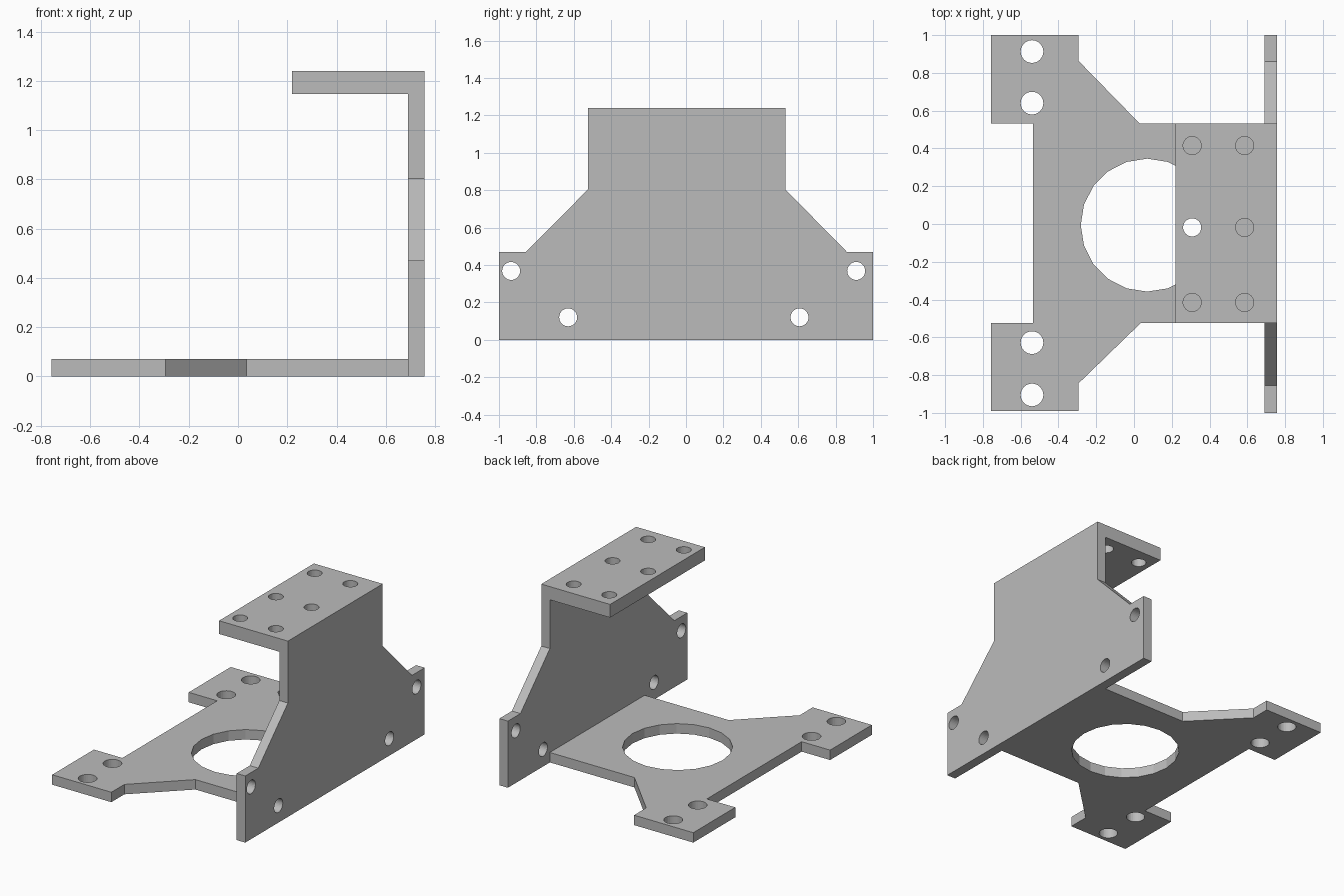
import bpy
from math import cos, sin, pi
from mathutils import Matrix

cube = bpy.data.objects.get("Cube")
if cube:
    bpy.data.objects.remove(cube, do_unlink=True)

# Single plain grey
grey = bpy.data.materials.new("grey metal")
grey.use_nodes = True
grey.diffuse_color = (0.5, 0.5, 0.5, 1)
grey.node_tree.nodes["Principled BSDF"].inputs["Base Color"].default_value = (0.5, 0.5, 0.5, 1)


def circle(u, v, r, n=32):
    return [(u + r * cos(2 * pi * i / n), v + r * sin(2 * pi * i / n)) for i in range(n)]


def plate(name, outline, holes, low, high, upright=False):
    """Sheet with cut holes between low and high, along z, or along x if upright."""
    curve = bpy.data.curves.new(name, "CURVE")
    curve.dimensions = "2D"
    curve.fill_mode = "BOTH"
    curve.extrude = (high - low) / 2
    for loop in [outline] + holes:
        spline = curve.splines.new("POLY")
        spline.points.add(len(loop) - 1)
        for point, (u, v) in zip(spline.points, loop):
            point.co = (u, v, 0, 1)
        spline.use_cyclic_u = True
    helper = bpy.data.objects.new(name + " outline", curve)
    bpy.context.collection.objects.link(helper)
    graph = bpy.context.evaluated_depsgraph_get()
    mesh = bpy.data.meshes.new_from_object(helper.evaluated_get(graph))
    bpy.data.objects.remove(helper, do_unlink=True)
    mesh.transform(Matrix.Translation((0, 0, (low + high) / 2)))
    if upright:  # sheet u, v, depth become y, z, x
        mesh.transform(Matrix(((0, 0, 1, 0), (1, 0, 0, 0), (0, 1, 0, 0), (0, 0, 0, 1))))
    mesh.materials.clear()
    mesh.materials.append(grey)
    for face in mesh.polygons:
        face.use_smooth = False
        face.material_index = 0
    obj = bpy.data.objects.new(name, mesh)
    bpy.context.collection.objects.link(obj)
    return obj


INNER, OUTER = 0.69, 0.757   # wall faces
FRONT, BACK = -0.525, 0.532  # sides of the main body

# Base with two mounting ears and a large round opening
plate("base_plate",
      [(-0.757, 1), (-0.295, 1), (-0.295, 0.865), (0.03, BACK), (INNER, BACK),
       (INNER, FRONT), (0.035, FRONT), (-0.295, -0.845), (-0.295, -0.99), (-0.757, -0.99),
       (-0.757, FRONT), (-0.535, FRONT), (-0.535, BACK), (-0.757, BACK)],
      [circle(0.07, -0.006, 0.352, 20)]
      + [circle(-0.54, y, 0.06) for y in (0.913, 0.64, -0.628, -0.905)],
      0, 0.07)

# Upright wall with low ears and sloped shoulders
plate("side_wall",
      [(-1, 0), (1, 0), (1, 0.47), (0.86, 0.47), (BACK, 0.803), (BACK, 1.24),
       (FRONT, 1.24), (FRONT, 0.803), (-0.855, 0.47), (-1, 0.47)],
      [circle(y, z, 0.048) for y, z in
       ((-0.935, 0.368), (-0.63, 0.12), (0.607, 0.12), (0.91, 0.368))],
      INNER, OUTER, upright=True)

# Top flange with two rows of three holes
plate("top_flange",
      [(0.22, FRONT), (INNER, FRONT), (INNER, BACK), (0.22, BACK)],
      [circle(x, y, 0.048) for x in (0.308, 0.586) for y in (0.415, -0.018, -0.415)],
      1.147, 1.24)
